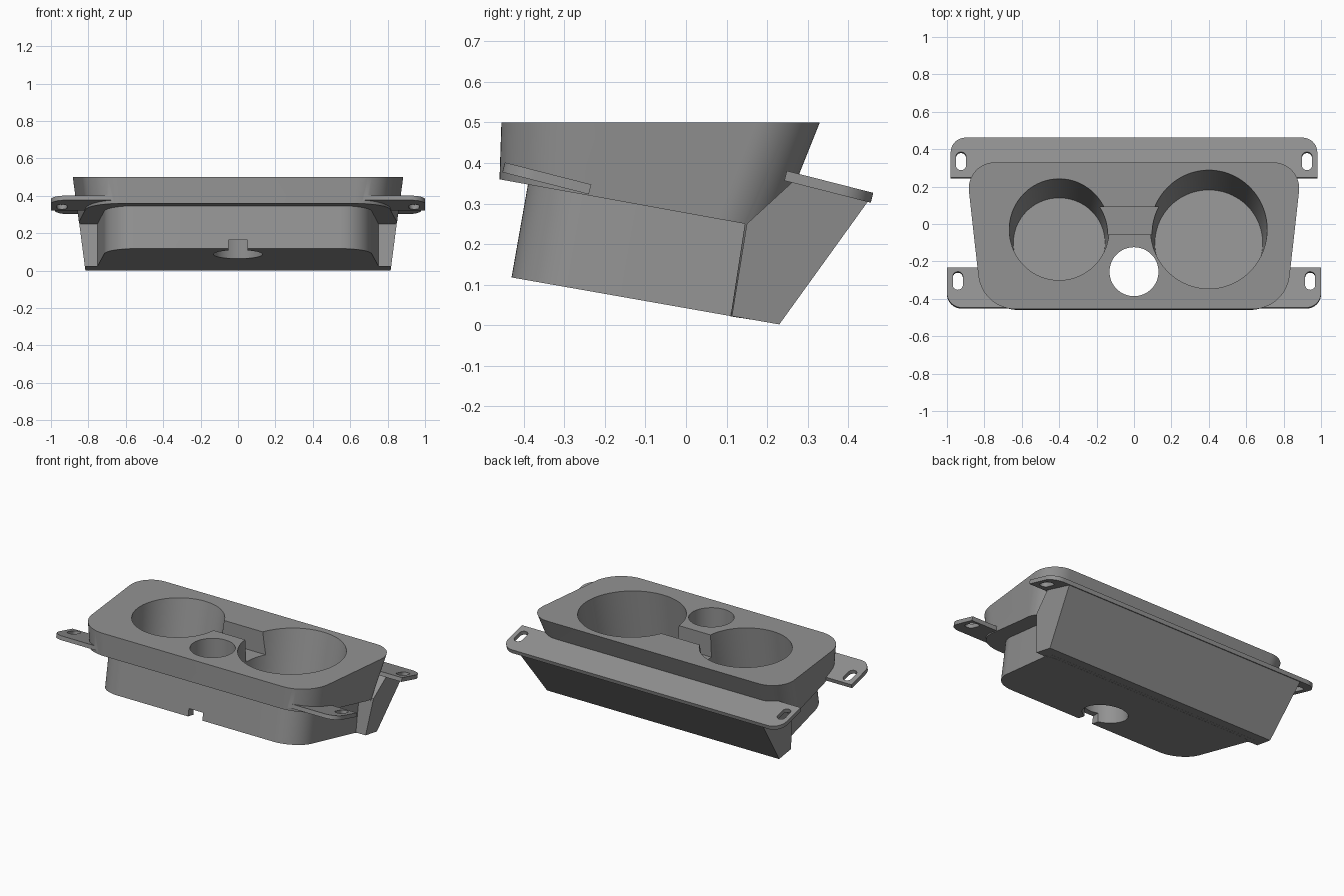
import bpy, bmesh, math
from mathutils import Vector, Matrix

if "Cube" in bpy.data.objects:
    bpy.data.objects.remove(bpy.data.objects["Cube"])

TILT = math.radians(10)
TAB_TILT = math.radians(-14.3)

grey = bpy.data.materials.new("grey_plastic")
grey.diffuse_color = (0.29, 0.29, 0.29, 1)
grey.use_nodes = True
grey.node_tree.nodes["Principled BSDF"].inputs["Base Color"].default_value = grey.diffuse_color


def rounded(corners, n=14):
    """Closed 2D outline from (x, y, radius) corners."""
    pts = []
    for i, (x, y, r) in enumerate(corners):
        p = Vector((x, y))
        if r == 0:
            pts.append(p)
            continue
        a = (Vector(corners[i - 1][:2]) - p).normalized()
        b = (Vector(corners[(i + 1) % len(corners)][:2]) - p).normalized()
        half = a.angle(b) / 2
        c = p + (a + b).normalized() * (r / math.sin(half))
        s = p + a * (r / math.tan(half)) - c
        e = p + b * (r / math.tan(half)) - c
        turn = math.atan2(s.x * e.y - s.y * e.x, s.dot(e))
        for k in range(n + 1):
            t = turn * k / n
            pts.append(c + Vector((s.x * math.cos(t) - s.y * math.sin(t),
                                   s.x * math.sin(t) + s.y * math.cos(t))))
    return pts


def loft(name, lower, upper):
    """Solid between two matching rings of 3D points."""
    bm = bmesh.new()
    a = [bm.verts.new(p) for p in lower]
    b = [bm.verts.new(p) for p in upper]
    bm.faces.new(a[::-1])
    bm.faces.new(b)
    for i in range(len(a)):
        j = (i + 1) % len(a)
        bm.faces.new((a[i], a[j], b[j], b[i]))
    bmesh.ops.recalc_face_normals(bm, faces=bm.faces)
    me = bpy.data.meshes.new(name)
    bm.to_mesh(me)
    bm.free()
    me.materials.append(grey)
    ob = bpy.data.objects.new(name, me)
    bpy.context.collection.objects.link(ob)
    return ob


def prism(name, outline, z0, z1, matrix=Matrix()):
    return loft(name, [matrix @ Vector((p[0], p[1], z0)) for p in outline],
                [matrix @ Vector((p[0], p[1], z1)) for p in outline])


def combine(target, other, operation):
    mod = target.modifiers.new("bool", 'BOOLEAN')
    mod.operation = operation
    mod.solver = 'EXACT'
    mod.object = other
    bpy.context.view_layer.objects.active = target
    bpy.ops.object.modifier_apply(modifier=mod.name)
    bpy.data.objects.remove(other)


def box(name, x0, x1, y0, y1, z0, z1):
    return prism(name, [(x0, y0), (x1, y0), (x1, y1), (x0, y1)], z0, z1)


def symmetric(xb, yb, rb, xf, yf, rf):
    return rounded([(-xf, yf, rf), (xf, yf, rf), (xb, yb, rb), (-xb, yb, rb)])


# Upper body: tapered rounded shell trimmed by its side profile
top = symmetric(0.90, 0.33, 0.14, 0.812, -0.455, 0.2)
low = symmetric(0.822, 0.09, 0.14, 0.744, -0.475, 0.2)
body = loft("cup_holder_body", [(p.x, p.y, -0.1) for p in low],
            [(p.x, p.y, 0.5) for p in top])
side = [(-0.6, 0.385), (0.145, 0.25), (0.11, 0.022), (0.6, -0.064),
        (0.6, 0.6), (-0.6, 0.6)]
trim = loft("trim", [(-1.2, y, z) for y, z in side], [(1.2, y, z) for y, z in side])
combine(body, trim, 'INTERSECT')

# Lower tub, square to the sloping base
base = symmetric(0.757, 0.16, 0, 0.70, -0.43, 0.17)
ring = [Vector((p.x, p.y, 0.042 - 0.1763 * p.y)) for p in base]
up = Vector((0, math.sin(TILT), math.cos(TILT))) * 0.25
combine(body, loft("tub", ring, [p + up for p in ring]), 'UNION')

# Rear wedge under the back flange
wedge = [(0.113, 0.0225), (0.23, 0.002), (0.452, 0.31), (0.27, 0.36), (0.15, 0.25)]
combine(body, loft("wedge", [(-0.816 - 0.13 * z, y, z) for y, z in wedge],
                   [(0.816 + 0.13 * z, y, z) for y, z in wedge]), 'UNION')


# Mounting flanges, each with slotted holes
def flange_frame(y, z):
    return Matrix.Translation((0, y, z)) @ Matrix.Rotation(TAB_TILT, 4, 'X')


back = flange_frame(0.353, 0.341)
combine(body, prism("back_flange", rounded([(-0.98, -0.111, 0), (0.98, -0.111, 0),
                    (0.98, 0.109, 0.08), (-0.98, 0.109, 0.08)]),
                    -0.0125, 0.0125, back), 'UNION')
front = flange_frame(-0.343, 0.362)
for s in (-1, 1):
    combine(body, prism("front_tab", rounded([(s * 0.6, -0.11, 0), (s * 1.0, -0.11, 0.08),
                        (s * 1.0, 0.11, 0), (s * 0.6, 0.11, 0)]),
                        -0.0125, 0.0125, front), 'UNION')
for s in (-1, 1):
    for x, dy, frame in ((0.925, -0.02, back), (0.942, 0.038, front)):
        x *= s
        slot = rounded([(x - 0.027, dy - 0.05, 0.0265), (x + 0.027, dy - 0.05, 0.0265),
                        (x + 0.027, dy + 0.05, 0.0265), (x - 0.027, dy + 0.05, 0.0265)], 6)
        combine(body, prism("slot", slot, -0.04, 0.04, frame), 'DIFFERENCE')


# Tilted, slightly tapered cup wells
def circle(r, n=72):
    return [(r * math.cos(2 * math.pi * k / n), r * math.sin(2 * math.pi * k / n))
            for k in range(n)]


for x, r_top, r_low in ((-0.4, 0.267, 0.245), (0.4, 0.312, 0.288)):
    frame = Matrix.Translation((x, -0.032, 0.5)) @ Matrix.Rotation(-TILT, 4, 'X')
    grow = (r_top - r_low) / 0.4 * 0.15
    cup = loft("cup", [frame @ Vector((*p, -0.4)) for p in circle(r_low)],
               [frame @ Vector((*p, 0.15)) for p in circle(r_top + grow)])
    combine(body, cup, 'DIFFERENCE')

# Channel joining the wells, round through-hole and cable notch
combine(body, box("channel", -0.2, 0.17, -0.055, 0.09, 0.36, 0.7), 'DIFFERENCE')
hole = [(x, y - 0.255) for x, y in circle(0.131, 64)]
combine(body, prism("hole", hole, -0.1, 0.7), 'DIFFERENCE')
combine(body, box("notch", -0.05, 0.05, -0.6, -0.26, -0.1, 0.165), 'DIFFERENCE')

# Smooth curved walls, keep crisp edges
bpy.ops.object.select_all(action='DESELECT')
body.select_set(True)
bpy.context.view_layer.objects.active = body
bpy.ops.object.shade_smooth_by_angle(angle=math.radians(30))
